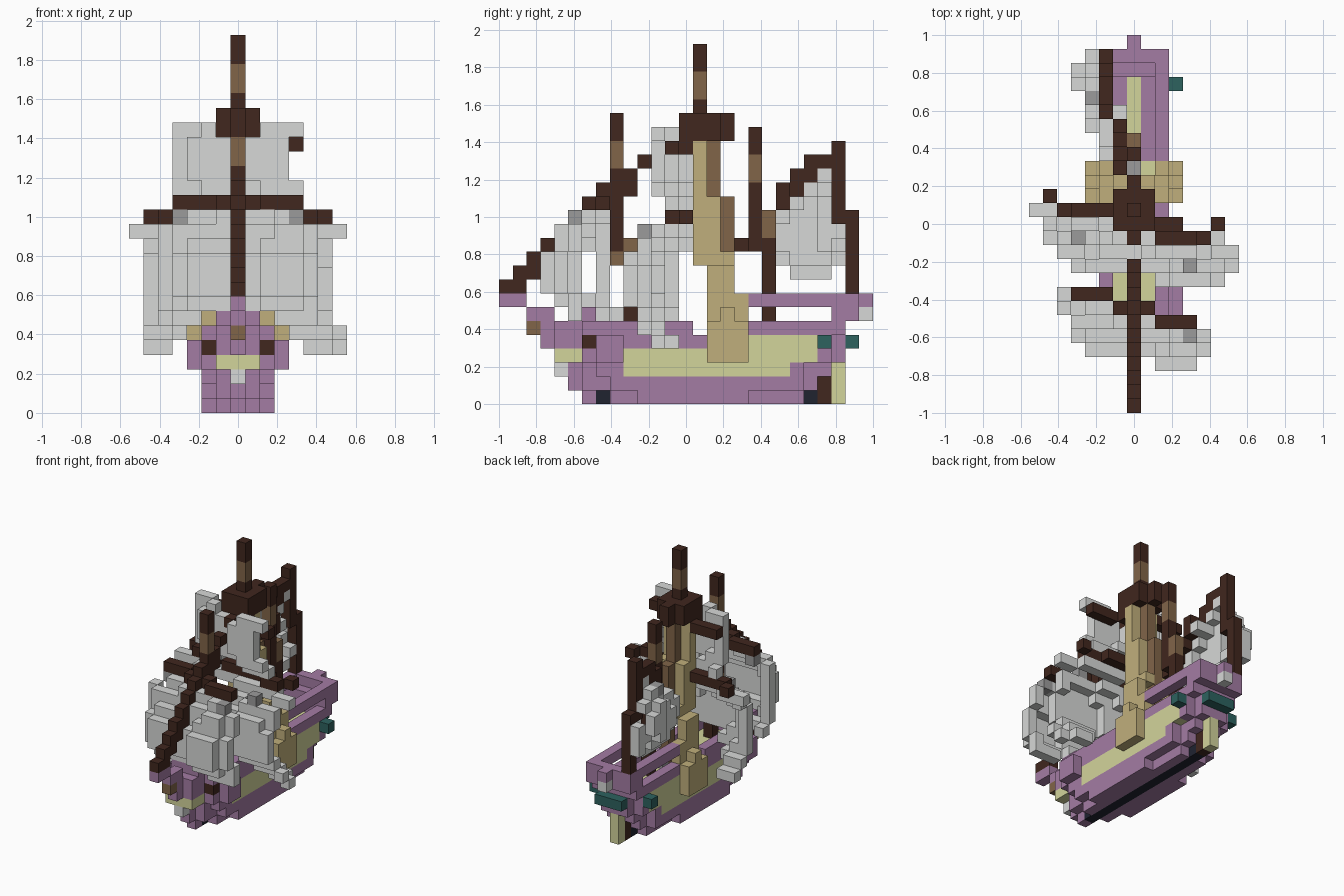
import bpy, bmesh
from math import pi, sin
from mathutils import Vector

if "Cube" in bpy.data.objects:
    bpy.data.objects.remove(bpy.data.objects["Cube"])

U = 2 / 27                      # edge of one block
COLOURS = {
    "purple": (.37, .2, .37), "sailcloth": (.68, .69, .68), "dark_cloth": (.33, .33, .33),
    "dark_wood": (.052, .02, .013), "brown_wood": (.22, .13, .066), "tan_rope": (.53, .43, .2),
    "pale_green": (.65, .66, .33), "teal": (.026, .122, .114), "navy": (.014, .017, .03),
}
NAMES = list(COLOURS)
MATS = []
for name, rgb in COLOURS.items():
    m = bpy.data.materials.new(name)
    m.use_nodes = True
    m.diffuse_color = (*rgb, 1)
    bsdf = m.node_tree.nodes["Principled BSDF"]
    bsdf.inputs["Base Color"].default_value = (*rgb, 1)
    bsdf.inputs["Roughness"].default_value = .9
    MATS.append(m)

cells = {}                      # block position -> (part, colour)


def span(v):
    return range(v[0], v[1] + 1) if isinstance(v, tuple) else (v,)


def fill(part, colour, x, y, z, mirror=False):
    """Fill a box of blocks; each axis is one index or a (first, last) pair."""
    for i in span(x):
        for j in span(y):
            for k in span(z):
                cells[i, j, k] = (part, colour)
                if mirror:
                    cells[-i, j, k] = (part, colour)


# Hull: per layer, the length at the keel, one block out and two blocks out
for k, runs in enumerate([((6, 22), (8, 21), (10, 17)), ((5, 22), (6, 22), (8, 21)),
                          ((5, 23), (6, 23), (7, 21)), ((4, 24), (4, 24), (6, 23)),
                          ((3, 24), (4, 24), (6, 23))]):
    for i, run in enumerate(runs):
        fill("hull", "purple", i, run, k, True)
fill("hull", "navy", 0, (7, 22), 0)
# Painted side band and deck
fill("hull", "pale_green", 2, (9, 20), 2, True)
fill("hull", "pale_green", 2, (9, 22), 3, True)
fill("hull", "pale_green", 2, (15, 22), 4, True)
fill("hull", "pale_green", (-1, 1), (8, 17), 4)
fill("hull", "pale_green", 0, (18, 23), 4)
fill("hull", "pale_green", (-1, 1), (4, 5), 3)
fill("figurehead", "sailcloth", 0, 4, 2)
fill("hatch", "dark_cloth", 0, 17, 5)
# Bulwarks and bow
fill("bulwark", "purple", 2, (6, 13), 5, True)
fill("bulwark", "purple", 2, (18, 24), 5, True)
fill("bulwark", "purple", (-1, 1), 24, 5)
fill("bow_deck", "purple", 0, 3, 5)
fill("bow_deck", "purple", (-1, 1), (4, 7), 5)
fill("bow_deck", "purple", (-1, 1), (5, 6), 6)
fill("bow_deck", "purple", 0, (2, 3), 6)
fill("bow_deck", "purple", 0, (0, 1), 7)
fill("bow_deck", "brown_wood", 0, 2, 5)
fill("bow_block", "purple", 3, (7, 8), (3, 4), True)
fill("anchor_port", "dark_wood", 2, 6, 4, True)
# Stern rail, windows, lantern and rudder
fill("stern_rail", "purple", 2, (18, 25), 7, True)
fill("stern_rail", "purple", (-1, 1), 25, 7)
fill("stern_rail", "purple", 0, 26, 7)
fill("stern_rail", "purple", (-2, 2), (24, 25), 6)
fill("stern_lantern", "sailcloth", 0, 26, 6)
fill("stern_window", "teal", (-1, 1), 25, 4)
fill("stern_window", "teal", 3, 23, 4, True)
fill("rudder", "dark_wood", 0, 23, (0, 1))
fill("rudder", "pale_green", 0, 24, (0, 2))


# Sails: each row has its height, width range, centre gap and forward billow;
# two lobes swell beside the mast and the outer columns lie flatter
def sail(part, centre, slope, reach, edge, rows):
    for ks, lo, hi, gap, billow in rows:
        for k in span(ks):
            for i in range(lo, hi + 1):
                if abs(i) >= gap:
                    lobe = edge if abs(i) >= reach else 1 + .27 * sin(pi * abs(i) / reach)
                    fill(part, "sailcloth", i, round(centre - slope * i - billow * lobe), k)


sail("main_sail", 13.2, .2, 6, .93, [
    (12, -7, 7, 0, .6), (11, -6, 6, 0, 1.8), (10, -6, 6, 0, 2.6), ((8, 9), -6, 6, 0, 3),
    (7, -6, 6, 0, 2.8), (6, -6, 6, 3, 2.2), (5, -6, 7, 4, 1.4), (4, -6, 7, 5, .4)])
sail("fore_sail", 7, .25, 5, .65, [
    (13, -3, 3, 0, .7), (12, -5, 5, 0, 1.4), (11, -5, 5, 0, 1.9),
    ((8, 10), -5, 5, 0, 2.6), (7, -5, 5, 0, 1.9), (6, -5, 5, 3, .8)])
sail("top_sail", 13, .25, 4, .9, [
    (19, -4, 4, 2, .8), (18, -4, 3, 0, 1.2), ((16, 17), -4, 3, 0, 1.3),
    (15, -4, 4, 0, 1), (14, -4, 4, 2, .5)])

# Aft sail bulging to one side
for j, (lo, hi) in {18: (11, 12), 19: (10, 13), 20: (10, 13), 21: (9, 14), 22: (9, 15),
                    23: (9, 16), 24: (10, 15), 25: (10, 13)}.items():
    for k in range(lo, hi + 1):
        inner = lo < k < hi
        i = -2 if j < 20 else -2 - inner
        if j in (23, 24) and lo + 1 < k < hi - 1:
            i = -4
        fill("aft_sail", "sailcloth", i, j, k)
fill("aft_sail", "sailcloth", -3, 25, (10, 12))
fill("aft_sail", "sailcloth", -1, 21, 14)
for i, j, k in [(4, 10, 12), (-4, 12, 12), (4, 5, 13), (-4, 8, 13), (-3, 22, 15)]:
    fill("sail_patch", "dark_cloth", i, j, k)

# Yards, angled across the ship
for i in range(-6, 7):
    fill("main_yard", "dark_wood", i, round(13.2 - .2 * i) + (abs(i) == 6), 13)
for i in range(-4, 5):
    fill("fore_yard", "dark_wood", i, round(7 - .3 * i), 14)
    fill("top_yard", "dark_wood", i, round(13 - .25 * i), 18)

# Shrouds narrowing toward the top
fill("shroud", "tan_rope", 3, (15, 17), (3, 5), True)
fill("shroud", "tan_rope", 3, 16, 6, True)
fill("shroud", "tan_rope", 2, (15, 17), (6, 7), True)
fill("shroud", "tan_rope", 2, (15, 16), (8, 9), True)
fill("shroud", "tan_rope", 1, (14, 16), 10, True)
fill("shroud", "tan_rope", 1, (14, 15), (11, 14), True)
fill("shroud", "tan_rope", 1, 14, (15, 18), True)

# Raked masts
fill("fore_mast", "dark_wood", 0, 9, (5, 10))
fill("fore_mast", "brown_wood", 0, 9, 11)
fill("fore_mast", "brown_wood", 0, 8, 10)
fill("fore_mast", "dark_wood", 0, 8, (11, 20))
fill("fore_mast", "brown_wood", 0, 8, (17, 18))
fill("main_mast", "brown_wood", 0, 16, (5, 14))
fill("main_mast", "brown_wood", 0, 15, (15, 18))
fill("crows_nest", "dark_wood", (-1, 1), (13, 15), (19, 20))
fill("crows_nest", "dark_wood", 0, 16, (19, 20))
fill("main_mast", "dark_wood", 0, 14, (21, 25))
fill("main_mast", "brown_wood", 0, 14, (22, 23))
fill("aft_mast", "dark_wood", 0, 19, (5, 11))
fill("aft_mast", "brown_wood", 0, 19, (12, 13))
fill("aft_mast", "dark_wood", 0, 18, (11, 19))
fill("aft_mast", "brown_wood", 0, 18, (16, 17))

# Aft gaff climbing beside the mast, and its spar
for n in range(4):
    fill("gaff", "dark_wood", -1, 17 + n, 11 + n)
    fill("gaff", "dark_wood", -2, 21 + n, (15 + n, min(16 + n, 17 + n // 3)))
fill("gaff", "dark_wood", -1, 20, 15)
fill("aft_spar", "dark_wood", -2, 24, (13, 18))
fill("aft_spar", "dark_wood", -2, 25, (8, 13))

# Stepped stays from the bow up to the crow's nest
for n in range(7):
    fill("fore_stay", "dark_wood", 0, (n, n + 1), 8 + n)
fill("fore_stay", "dark_wood", 0, 7, 15)
fill("main_stay", "dark_wood", 0, 9, (15, 16))
fill("main_stay", "dark_wood", 0, 10, 17)
fill("main_stay", "dark_wood", 0, 12, 18)

# Turn the blocks into one mesh per part, keeping only exposed faces
AXES = [Vector(a) for a in ((1, 0, 0), (0, 1, 0), (0, 0, 1))]
for part in sorted({p for p, c in cells.values()}):
    bm = bmesh.new()
    for pos, (owner, colour) in cells.items():
        if owner != part:
            continue
        mid = Vector((pos[0], pos[1] - 13, pos[2] + .5)) * U
        for a in range(3):
            for s in (1, -1):
                n = AXES[a] * s
                if tuple(int(p + d) for p, d in zip(pos, n)) in cells:
                    continue
                u, v = AXES[(a + 1) % 3], AXES[(a + 2) % 3] * s
                quad = [bm.verts.new(mid + (n + u * p + v * q) * U / 2)
                        for p, q in ((-1, -1), (1, -1), (1, 1), (-1, 1))]
                bm.faces.new(quad).material_index = NAMES.index(colour)
    bmesh.ops.remove_doubles(bm, verts=bm.verts, dist=U / 100)
    mesh = bpy.data.meshes.new(part)
    for m in MATS:
        mesh.materials.append(m)
    bm.to_mesh(mesh)
    bm.free()
    bpy.context.collection.objects.link(bpy.data.objects.new(part, mesh))
